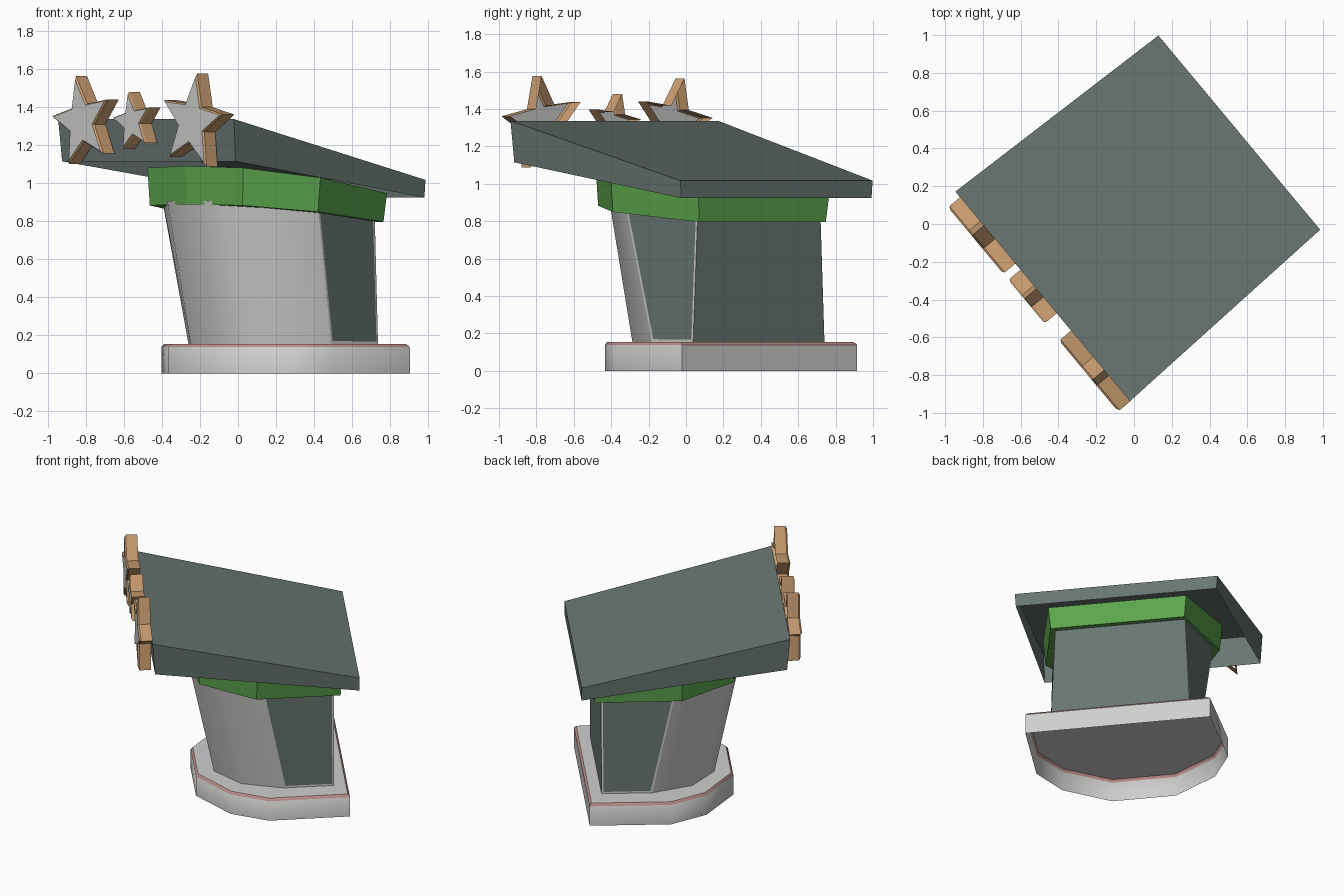
import bpy, bmesh
from math import sin, cos, pi, radians
from mathutils import Matrix

if "Cube" in bpy.data.objects:
    bpy.data.objects.remove(bpy.data.objects["Cube"], do_unlink=True)


def material(name, rgb):
    m = bpy.data.materials.new(name)
    m.use_nodes = True
    m.diffuse_color = (*rgb, 1)
    m.node_tree.nodes["Principled BSDF"].inputs["Base Color"].default_value = (*rgb, 1)
    return m


light_grey = material("light grey", (0.62, 0.62, 0.61))
slate = material("slate", (0.138, 0.181, 0.168))
green = material("green", (0.107, 0.381, 0.074))
tan = material("tan", (0.60, 0.345, 0.165))
pink = material("dusty pink", (0.52, 0.28, 0.26))

# The whole kiosk is turned about the vertical axis
TURN = Matrix.Rotation(radians(-50.2), 4, "Z")


def outline(half, z, centre=-0.015):
    """Mirror half a plan, from back to front; z is a height or a rule of y."""
    pts = [(x, y) for x, y in half]
    pts += [(-x, y) for x, y in reversed(half) if x > 0]
    return [(x + centre, y, z(y) if callable(z) else z) for x, y in pts]


def loft(name, rings, mats, rule, smooth=(), closed=False, panels=()):
    """Skin the rings and cap the last; rule(layer, side) picks the material,
    layer -1 is a cap. Panels are sides inset in the second material."""
    bm = bmesh.new()
    rows = [[bm.verts.new(p) for p in ring] for ring in rings]
    n = len(rows[0])
    inset = []
    for k in range(len(rows) - 1):
        for i in range(n):
            j = (i + 1) % n
            f = bm.faces.new((rows[k][i], rows[k][j], rows[k + 1][j], rows[k + 1][i]))
            f.material_index = rule(k, i)
            f.smooth = i in smooth
            if i in panels:
                inset.append(f)
    for row in (rows[0], rows[-1]) if closed else (rows[-1],):
        bm.faces.new(row).material_index = rule(-1, 0)
    bmesh.ops.recalc_face_normals(bm, faces=bm.faces[:])
    if inset:
        bmesh.ops.inset_individual(bm, faces=inset, thickness=0.018, depth=0)
        for f in inset:
            f.material_index = 1
    bm.transform(TURN)
    mesh = bpy.data.meshes.new(name)
    bm.to_mesh(mesh)
    bm.free()
    for m in mats:
        mesh.materials.append(m)
    bpy.context.collection.objects.link(bpy.data.objects.new(name, mesh))


def band_low(y):
    return 0.795 + 0.095 * (0.64 - y)


def roof_low(y):
    return 0.925 + 0.143 * (0.73 - y)


# Base slab, hollow below, with a chamfered pink rim
base = [(0.61, 0.68), (0.632, 0.15), (0.505, -0.09), (0.21, -0.29)]
rim = [(x * 0.977, 0.2 + (y - 0.2) * 0.972) for x, y in base]
loft("base", [outline(base, 0), outline(base, 0.139), outline(rim, 0.155)],
     [light_grey, pink], lambda k, i: 1 if k == 1 else 0, range(7))

# Body, leaning forward, with a curved front, slate back and slate side panels
foot = [(0.457, 0.59), (0.47, 0.26), (0.38, -0.01), (0.17, -0.17)]
head = [(0.428, 0.592), (0.53, 0.12), (0.415, -0.155), (0.17, -0.33)]
loft("body", [outline(foot, 0.155), outline(head, lambda y: band_low(y) + 0.02)],
     [light_grey, slate], lambda k, i: 1 if i == 7 else 0, range(1, 6), panels=(0, 6))

# Green band under the roof
band = [(0.455, 0.645), (0.592, 0.075), (0.393, -0.288), (0, -0.355)]
band_foot = [(x * 0.97, y * 0.98) for x, y in band]
loft("green_band", [outline(band_foot, band_low, -0.005),
                    outline(band, lambda y: roof_low(y) + 0.01, -0.005)],
     [green], lambda k, i: 0, closed=True)

# Sloping wedge roof, open underneath
roof_bottom = [(0.662, 0.737), (0.712, -0.598)]
roof_top = [(0.669, 0.738), (0.722, -0.617)]
loft("roof", [outline(roof_bottom, roof_low),
              outline(roof_top, lambda y: 1.017 + 0.236 * (0.738 - y))],
     [slate], lambda k, i: 0)


# Three thick stars on the high edge of the roof: tan sides and bevel, grey
# face, open at the back
def star(name, x, z, radius, tilt):
    def ring(y, size):
        pts = []
        for i in range(10):
            r = size * (0.43 if i % 2 else 1)
            a = pi / 2 + radians(tilt) + i * pi / 5
            pts.append((x + r * cos(a), y, z + r * sin(a)))
        return pts
    loft(name, [ring(-0.615, radius), ring(-0.69, radius), ring(-0.70, radius * 0.92)],
         [tan, light_grey], lambda k, i: 1 if k < 0 else 0)


star("star_right", -0.455, 1.322, 0.245, 11)
star("star_middle", -0.04, 1.322, 0.16, 10)
star("star_left", 0.452, 1.32, 0.26, -9)
